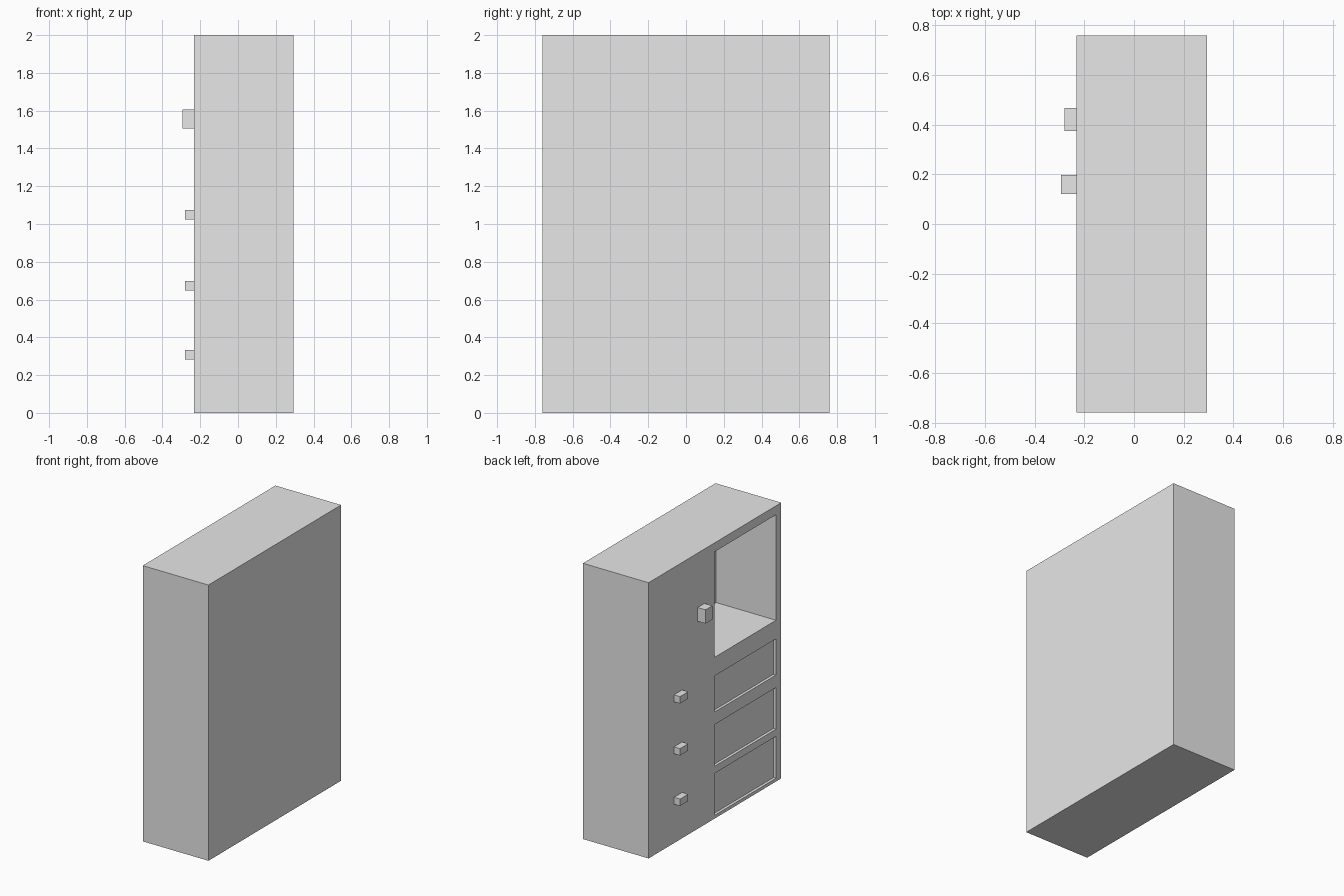
import bpy

old = bpy.data.objects.get("Cube")
if old:
    bpy.data.objects.remove(old, do_unlink=True)

grey = bpy.data.materials.new("plain_grey")
grey.use_nodes = True
grey.diffuse_color = (0.8, 0.8, 0.8, 1)
grey.node_tree.nodes["Principled BSDF"].inputs["Base Color"].default_value = (0.8, 0.8, 0.8, 1)


def box(name, xs, ys, zs):
    """Box spanning the given (low, high) ranges."""
    spans = (xs, ys, zs)
    bpy.ops.mesh.primitive_cube_add(size=1, location=[(a + b) / 2 for a, b in spans])
    ob = bpy.context.object
    ob.name = name
    ob.scale = [b - a for a, b in spans]
    bpy.ops.object.transform_apply(location=False, rotation=False, scale=True)
    ob.data.materials.append(grey)
    return ob


def cut(target, name, depth, zs):
    """Sink a rectangular pocket into the door side of the cabinet."""
    cutter = box(name, (FACE - 0.1, FACE + depth), POCKET_Y, zs)
    cutter.hide_render = True
    mod = target.modifiers.new(name, "BOOLEAN")
    mod.operation = "DIFFERENCE"
    mod.solver = "EXACT"
    mod.object = cutter
    bpy.context.view_layer.objects.active = target
    bpy.ops.object.modifier_apply(modifier=mod.name)
    bpy.data.objects.remove(cutter, do_unlink=True)


FACE = -0.232
POCKET_Y = (-0.70, 0.005)

# Cabinet body
body = box("cabinet_body", (FACE, 0.295), (-0.76, 0.76), (0, 2))

# Open compartment and shallow drawer panels
cut(body, "compartment", 0.48, (1.17, 1.935))
for i, zs in enumerate([(0.773, 1.035), (0.38, 0.682), (0.024, 0.328)]):
    cut(body, f"drawer_panel_{i + 1}", 0.02, zs)

# Door handle
box("door_handle", (-0.295, FACE), (0.12, 0.197), (1.505, 1.605))

# Drawer knobs
for i, z in enumerate([1.05, 0.673, 0.307]):
    box(f"drawer_knob_{i + 1}", (-0.28, FACE), (0.375, 0.468), (z - 0.025, z + 0.025))
